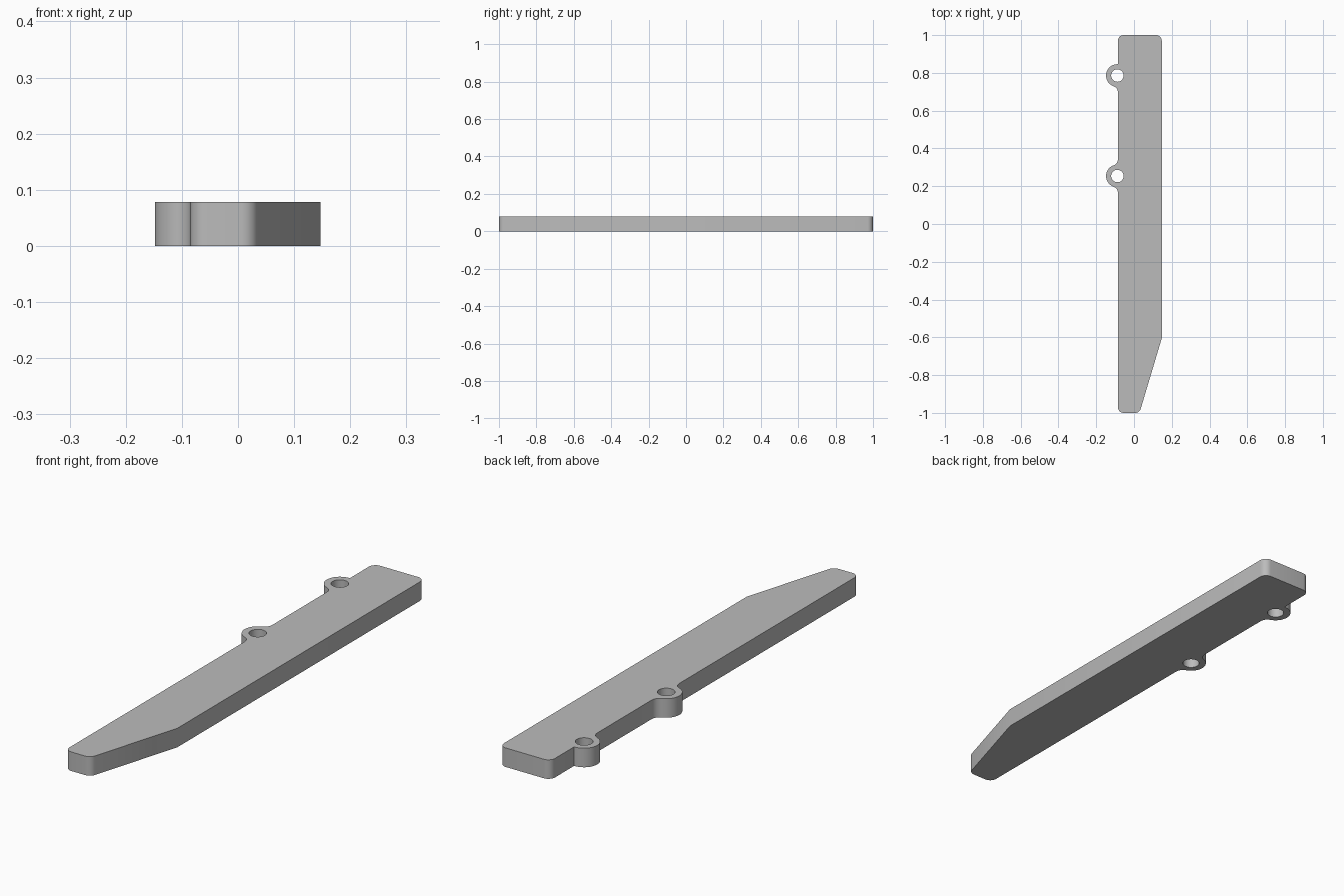
import bpy
import bmesh
from math import sin, cos, pi, sqrt, atan2, tan
from mathutils import Vector

cube = bpy.data.objects.get("Cube")
if cube:
    bpy.data.objects.remove(cube, do_unlink=True)

HEIGHT = 0.078
LEFT, RIGHT = -0.085, 0.147        # body edges in x
CORNER = 0.03                      # rounding of the body corners
LUG_X, LUG_R, HOLE_R = -0.088, 0.06, 0.033
LUGS = [(0.786, False), (0.254, True)]   # y position, fillet on the back side
FILLET = 0.035


def arc(cx, cy, r, a0, a1, n):
    return [Vector((cx + r * cos(a0 + (a1 - a0) * i / n),
                    cy + r * sin(a0 + (a1 - a0) * i / n))) for i in range(n + 1)]


def rounded(prev, corner, nxt, r, n=8):
    """Arc of radius r tangent to both edges that meet at a corner."""
    p, c, q = Vector(prev), Vector(corner), Vector(nxt)
    u, v = (p - c).normalized(), (q - c).normalized()
    half = u.angle(v) / 2
    centre = c + (u + v).normalized() * (r / sin(half))
    a, b = c + u * (r / tan(half)) - centre, c + v * (r / tan(half)) - centre
    a0, a1 = atan2(a.y, a.x), atan2(b.y, b.x)
    if a1 < a0:
        a1 += 2 * pi
    return arc(centre.x, centre.y, r, a0, a1, n)


def lug(y, back_fillet):
    """Ear outline on the body's edge, running from back to front."""
    fx = LEFT - FILLET
    dy = sqrt((LUG_R + FILLET) ** 2 - (fx - LUG_X) ** 2)
    bend = atan2(dy, fx - LUG_X)       # direction from lug to fillet centre
    pts = []
    if back_fillet:
        pts += arc(fx, y + dy, FILLET, 0, bend - pi, 8)[:-1]
        start = bend
    else:
        start = pi / 2 - 0.05
    pts += arc(LUG_X, y, LUG_R, start, 2 * pi - bend, 24)
    pts += arc(fx, y - dy, FILLET, pi - bend, 0, 8)[1:]
    return pts


# Outline of the bar, counter-clockwise
front_left, front_right = (LEFT, -1), (0.029, -1)
shoulder, back_right, back_left = (RIGHT, -0.605), (RIGHT, 1), (LEFT, 1)
outline = rounded(back_left, front_left, front_right, CORNER)
outline += rounded(front_left, front_right, shoulder, CORNER)
outline.append(Vector(shoulder))
outline += rounded(shoulder, back_right, back_left, CORNER)
outline += rounded(back_right, back_left, front_left, CORNER)
for y, back_fillet in LUGS:
    outline += lug(y, back_fillet)
loops = [outline] + [arc(LUG_X, y, HOLE_R, 0, 2 * pi, 32)[:-1] for y, _ in LUGS]

# Fill the profile with its bolt holes and extrude it
curve = bpy.data.curves.new("bar_profile", "CURVE")
curve.dimensions = "2D"
curve.fill_mode = "BOTH"
curve.extrude = HEIGHT / 2
for pts in loops:
    spline = curve.splines.new("POLY")
    spline.points.add(len(pts) - 1)
    for point, p in zip(spline.points, pts):
        point.co = (p.x, p.y, 0, 1)
    spline.use_cyclic_u = True
bar = bpy.data.objects.new("bar_with_lugs", curve)
bpy.context.collection.objects.link(bar)
bpy.ops.object.select_all(action="DESELECT")
bar.select_set(True)
bpy.context.view_layer.objects.active = bar
bpy.ops.object.convert(target="MESH")

# Weld the caps to the walls and stand the bar on the ground
bm = bmesh.new()
bm.from_mesh(bar.data)
bmesh.ops.remove_doubles(bm, verts=bm.verts, dist=0.0001)
bmesh.ops.translate(bm, verts=bm.verts, vec=(0, 0, HEIGHT / 2))
bmesh.ops.recalc_face_normals(bm, faces=bm.faces)
bm.to_mesh(bar.data)
bm.free()
bpy.ops.object.shade_smooth_by_angle(angle=0.5)

# Plain grey finish
grey = bpy.data.materials.new("plain_grey")
grey.use_nodes = True
colour = (0.5, 0.5, 0.5, 1)
grey.diffuse_color = colour
grey.node_tree.nodes["Principled BSDF"].inputs["Base Color"].default_value = colour
bar.data.materials.clear()
bar.data.materials.append(grey)
